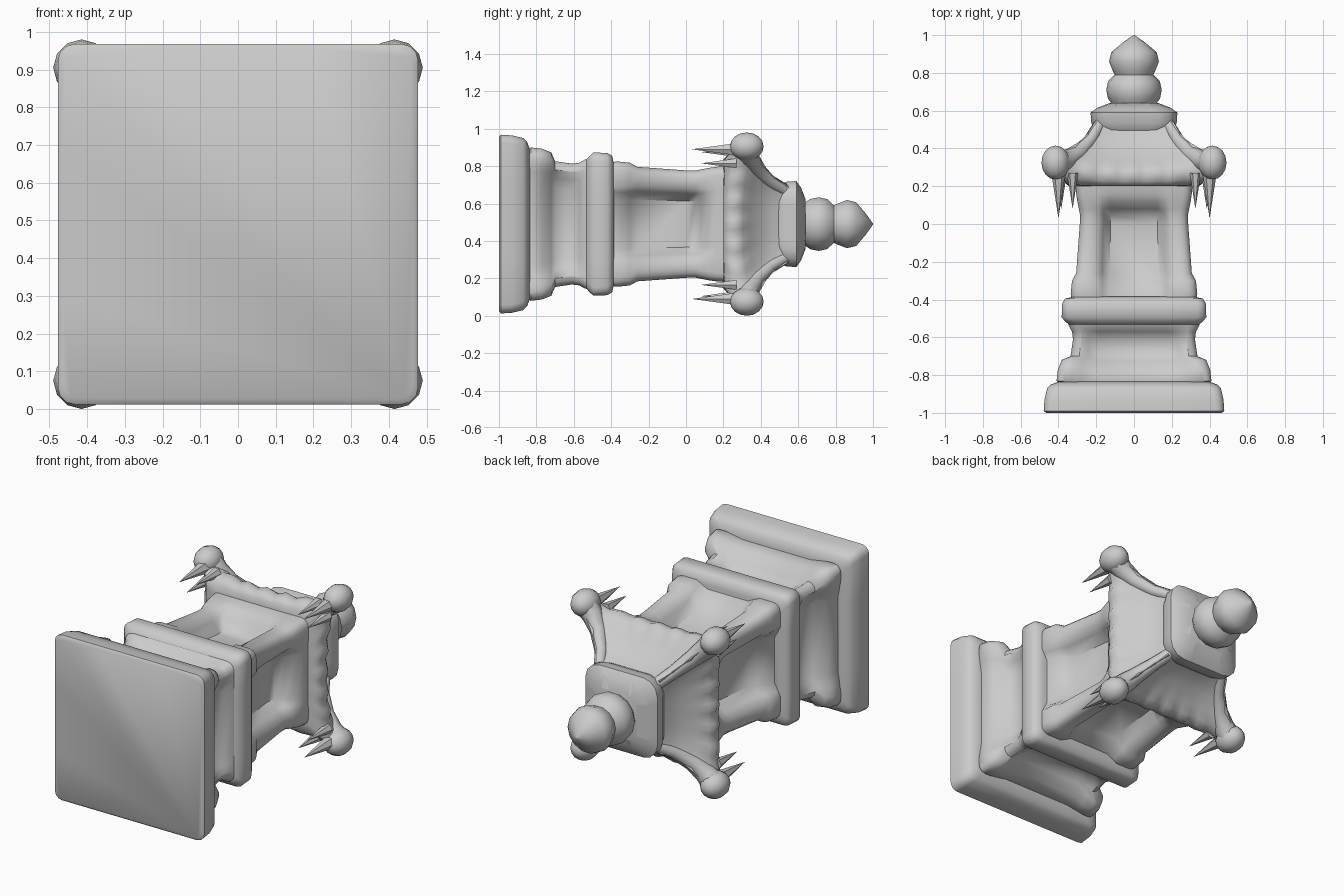
import bpy, bmesh, math
from mathutils import Vector

old = bpy.data.objects.get("Cube")
if old:
    bpy.data.objects.remove(old, do_unlink=True)

stone = bpy.data.materials.new("grey stone")
stone.use_nodes = True
GREY = (0.6, 0.6, 0.6, 1)
stone.diffuse_color = GREY
stone.node_tree.nodes["Principled BSDF"].inputs["Base Color"].default_value = GREY
AXIS = 0.49  # height of the long axis, which runs along +y


def place(u, v, h):
    return Vector((u, h, AXIS + v))


def finish(name, bm, angle=55):
    bmesh.ops.recalc_face_normals(bm, faces=bm.faces)
    mesh = bpy.data.meshes.new(name)
    bm.to_mesh(mesh)
    bm.free()
    mesh.materials.append(stone)
    obj = bpy.data.objects.new(name, mesh)
    bpy.context.collection.objects.link(obj)
    bpy.ops.object.select_all(action="DESELECT")
    obj.select_set(True)
    bpy.context.view_layer.objects.active = obj
    bpy.ops.object.shade_smooth_by_angle(angle=math.radians(angle))


def loft(name, rings):
    """Skin a list of closed rings of (u, v, h) points and cap both ends."""
    bm = bmesh.new()
    loops = [[bm.verts.new(place(*p)) for p in ring] for ring in rings]
    for a, b in zip(loops, loops[1:]):
        n = len(a)
        for i in range(n):
            j = (i + 1) % n
            bm.faces.new((a[i], a[j], b[j], b[i]))
    bm.faces.new(loops[0])
    bm.faces.new(loops[-1])
    finish(name, bm)


def four_sides(side):
    """Repeat one side, given as (along, out, h), around the axis."""
    ring = []
    for k in range(4):
        c, s = math.cos(k * math.pi / 2), math.sin(k * math.pi / 2)
        ring += [(a * c + o * s, a * s - o * c, h) for a, o, h in side]
    return ring


def square(h, half, depth=0.0, panel=0.2, r=0.045):
    """Rounded square whose sides may carry a softly sunken panel."""
    k = half - r
    side = [(panel * a, half - depth * d, h) for a, d in
            ((-1, 0), (-0.85, 0.4), (-0.65, 1), (0.65, 1), (0.85, 0.4), (1, 0))]
    for t in (0, 30, 60, 90):
        a = math.radians(t)
        side.append((k + r * math.sin(a), k + r * math.cos(a), h))
    return four_sides(side)


def roof_ring(h_mid, h_corner, mid, corner, scallop=0.0, n=28):
    """Square with pulled-out, lifted corners and an optional wavy edge."""
    side = []
    for i in range(n):
        t = 2 * i / n - 1
        w = abs(t) ** 3
        wave = scallop * math.cos(t * 7 * math.pi) * (1 - w)
        side.append((t * corner, mid + (corner - mid) * w + wave,
                     h_mid + (h_corner - h_mid) * w))
    return four_sides(side)


# Base slab and stepped pedestal with sunken panels
loft("base_slab", [square(*p) for p in (
    (-1, 0.465), (-0.99, 0.478), (-0.93, 0.474), (-0.87, 0.46),
    (-0.85, 0.44), (-0.835, 0.40))])
loft("pedestal", [square(*p) for p in (
    (-0.85, 0.39, 0.01, 0.33), (-0.83, 0.41, 0.02, 0.33), (-0.77, 0.403, 0.045, 0.33),
    (-0.72, 0.383, 0.075, 0.32), (-0.70, 0.336, 0.06, 0.29), (-0.61, 0.323, 0.05, 0.28),
    (-0.57, 0.328, 0.02, 0.28), (-0.54, 0.345, 0, 0.28), (-0.51, 0.35, 0, 0.28))])
loft("middle_band", [square(*p) for p in (
    (-0.54, 0.335), (-0.52, 0.36), (-0.495, 0.383), (-0.42, 0.38),
    (-0.395, 0.365), (-0.385, 0.32))])

# Light chamber with one window recess on each side
loft("light_chamber", [square(*p) for p in (
    (-0.40, 0.33, 0.03, 0.2), (-0.37, 0.335, 0.04, 0.2), (-0.30, 0.328, 0.08, 0.2),
    (-0.26, 0.306, 0.095, 0.2), (0.0, 0.287, 0.10, 0.19), (0.05, 0.286, 0.09, 0.19),
    (0.08, 0.292, 0.05, 0.19), (0.12, 0.30, 0.015, 0.19), (0.16, 0.306, 0, 0.19),
    (0.22, 0.31, 0, 0.19))])

# Curved roof with scalloped eaves, flowing into a blunt cap
loft("roof", [roof_ring(*p) for p in (
    (0.20, 0.20, 0.29, 0.29), (0.20, 0.21, 0.345, 0.35),
    (0.225, 0.27, 0.368, 0.41, 0.004), (0.27, 0.32, 0.378, 0.425, 0.01),
    (0.305, 0.37, 0.355, 0.40, 0.006), (0.34, 0.40, 0.31, 0.35),
    (0.40, 0.435, 0.255, 0.29), (0.46, 0.48, 0.215, 0.245), (0.54, 0.54, 0.195, 0.21))])
loft("roof_cap", [square(*p, 0, 0.09, 0.09) for p in (
    (0.46, 0.18), (0.50, 0.21), (0.535, 0.226), (0.59, 0.23), (0.615, 0.195), (0.64, 0.13))])

# Turned finial: a ball below a pointed bud
profile = [(0.11, 0.625), (0.138, 0.665), (0.147, 0.71), (0.137, 0.755), (0.103, 0.79),
           (0.112, 0.81), (0.132, 0.86), (0.12, 0.91), (0.06, 0.96), (0.003, 1.0)]
SIDES = 14
loft("finial", [[(r * math.cos(2 * math.pi * i / SIDES), r * math.sin(2 * math.pi * i / SIDES), h)
                 for i in range(SIDES)] for r, h in profile])


def ridge(name, sx, sz):
    """Tapering hip rib running from a corner knob up to the roof cap."""
    curve = bpy.data.curves.new(name, "CURVE")
    curve.dimensions = "3D"
    curve.bevel_depth = 0.04
    curve.bevel_resolution = 2
    curve.use_fill_caps = True
    path = ((0.41, 0.33, 1.7), (0.36, 0.335, 1.45), (0.30, 0.37, 1.15),
            (0.23, 0.445, 0.9), (0.175, 0.54, 0.8))
    line = curve.splines.new("POLY")
    line.points.add(len(path) - 1)
    for point, (d, h, radius) in zip(line.points, path):
        point.co = (*place(sx * d, sz * d, h), 1)
        point.radius = radius
    line.use_smooth = True
    curve.materials.append(stone)
    bpy.context.collection.objects.link(bpy.data.objects.new(name, curve))


def spike(bm, u, v, h, tip, radius):
    base = [bm.verts.new(place(u + radius * math.cos(i * math.pi / 3),
                               v + radius * math.sin(i * math.pi / 3), h)) for i in range(6)]
    end = bm.verts.new(place(u, v, tip))
    bm.faces.new(base)
    for i in range(6):
        bm.faces.new((base[i], base[(i + 1) % 6], end))


# Roof corners: ridge, knob and three hanging spikes
for sx, side_name in ((1, "left"), (-1, "right")):
    for sz, level in ((1, "upper"), (-1, "lower")):
        ridge(f"{level}_{side_name}_ridge", sx, sz)
        bm = bmesh.new()
        bmesh.ops.create_uvsphere(bm, u_segments=12, v_segments=8, radius=1)
        for v in bm.verts:
            v.co = place(sx * 0.415 + v.co.x * 0.075, sz * 0.415 + v.co.y * 0.075,
                         0.325 + v.co.z * 0.09)
        finish(f"{level}_{side_name}_knob", bm)
        bm = bmesh.new()
        for u, w, tip, radius in ((0.40, 0.40, 0.03, 0.038),
                                  (0.325, 0.385, 0.08, 0.03), (0.385, 0.325, 0.08, 0.03)):
            spike(bm, sx * u, sz * w, 0.27, tip, radius)
        finish(f"{level}_{side_name}_spikes", bm)
